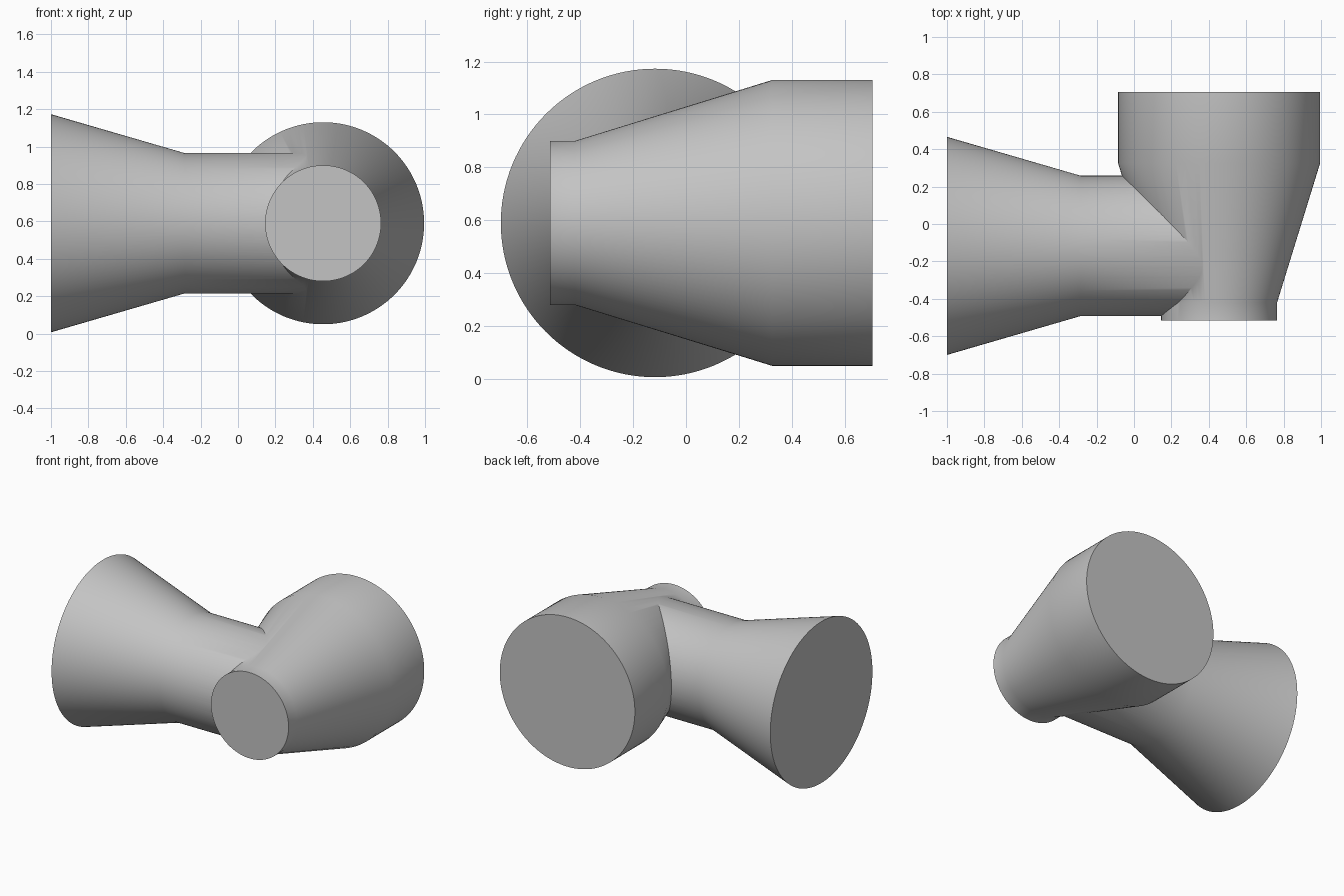
import bpy, bmesh, math
from mathutils import Matrix, Vector

cube = bpy.data.objects.get("Cube")
if cube:
    bpy.data.objects.remove(cube, do_unlink=True)

SEGMENTS = 128
AXIS_Z = 0.59

grey = bpy.data.materials.new("plain_grey")
grey.use_nodes = True
colour = (0.55, 0.55, 0.55, 1)
grey.diffuse_color = colour
grey.node_tree.nodes["Principled BSDF"].inputs["Base Color"].default_value = colour


def turned_pipe(name, profile, rotation, location):
    """Closed solid of revolution from (distance along axis, radius) pairs."""
    bm = bmesh.new()
    rings = []
    for along, radius in profile:
        ring = bmesh.ops.create_circle(
            bm, segments=SEGMENTS, radius=radius,
            matrix=Matrix.Translation((0, 0, along)))["verts"]
        rings.append(ring)
    for low, high in zip(rings, rings[1:]):
        for i in range(SEGMENTS):
            j = (i + 1) % SEGMENTS
            bm.faces.new((low[i], low[j], high[j], high[i]))
    bm.faces.new(rings[0])
    bm.faces.new(rings[-1])
    bmesh.ops.recalc_face_normals(bm, faces=bm.faces)
    bm.transform(Matrix.Translation(Vector(location)) @ rotation)
    mesh = bpy.data.meshes.new(name)
    bm.to_mesh(mesh)
    bm.free()
    mesh.materials.append(grey)
    obj = bpy.data.objects.new(name, mesh)
    bpy.context.collection.objects.link(obj)
    return obj


# Main pipe: narrow front mouth widening to a broad back end
main = turned_pipe(
    "pipe_junction",
    [(-0.515, 0.31), (-0.42, 0.31), (0.325, 0.54), (0.705, 0.54)],
    Matrix.Rotation(-math.pi / 2, 4, 'X'), (0.455, 0, AXIS_Z))

# Side branch: flares outward and ends inside the main pipe
branch = turned_pipe(
    "side_branch",
    [(-1.0, 0.583), (-0.285, 0.375), (0.455, 0.375)],
    Matrix.Rotation(math.pi / 2, 4, 'Y'), (0, -0.117, AXIS_Z))

# Join the two into one solid
union = main.modifiers.new("join_branch", 'BOOLEAN')
union.operation = 'UNION'
union.solver = 'EXACT'
union.object = branch
bpy.ops.object.select_all(action='DESELECT')
main.select_set(True)
bpy.context.view_layer.objects.active = main
bpy.ops.object.modifier_apply(modifier=union.name)
bpy.data.objects.remove(branch, do_unlink=True)

# Smooth walls with crisp rims
bpy.ops.object.shade_smooth_by_angle(angle=math.radians(30))
